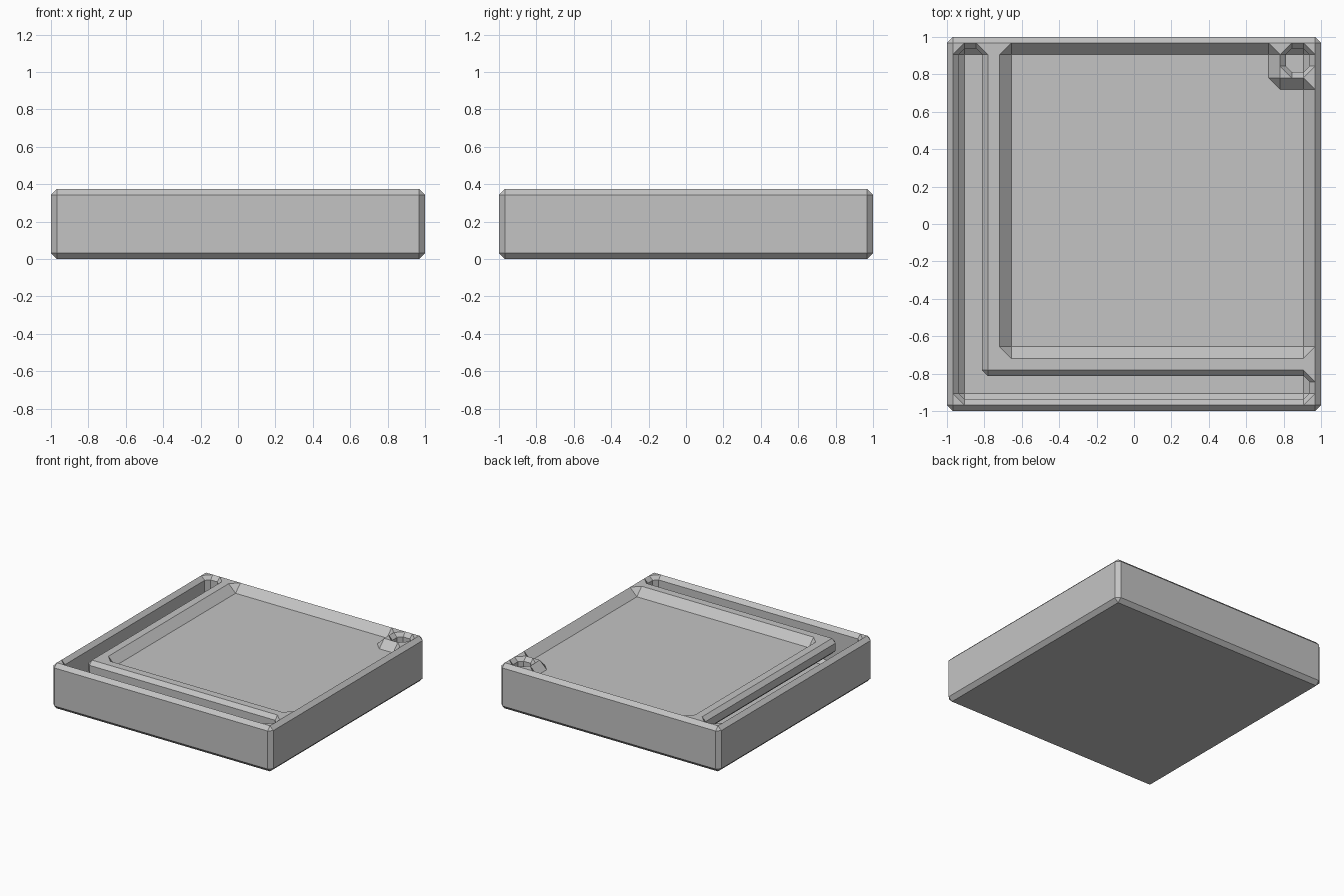
import bpy
import bmesh
from mathutils import Vector

UNIT = 1 / 32          # all measurements below are in thirty-seconds
TOP, FLOOR, UNDER = 12, 10, 8

default_cube = bpy.data.objects.get("Cube")
if default_cube:
    bpy.data.objects.remove(default_cube, do_unlink=True)

grey = bpy.data.materials.new("plain_grey")
grey.use_nodes = True
grey.diffuse_color = (0.55, 0.55, 0.55, 1)
grey.node_tree.nodes["Principled BSDF"].inputs["Base Color"].default_value = grey.diffuse_color


def mirrored(half):
    """Complete an outline that is symmetric about the diagonal x = y."""
    return half + [(y, x) for x, y in reversed(half)]


def add_face(bm, points):
    """Add a face, dropping repeated neighbouring points."""
    kept = [p for i, p in enumerate(points) if p != points[i - 1]]
    if len(kept) > 2:
        bm.faces.new([bm.verts.new(Vector(p) * UNIT) for p in kept])


def flat(bm, outline, z, down=False):
    points = [(x, y, z) for x, y in outline]
    add_face(bm, points[::-1] if down else points)


def wall(bm, upper, z_upper, lower, z_lower):
    """Inward-facing band between two matching outlines."""
    for i in range(len(upper)):
        a, b = upper[i - 1], upper[i]
        c, d = lower[i], lower[i - 1]
        add_face(bm, [(*a, z_upper), (*b, z_upper), (*c, z_lower), (*d, z_lower)])


def finish(bm, name):
    bmesh.ops.remove_doubles(bm, verts=bm.verts[:], dist=UNIT / 100)
    mesh = bpy.data.meshes.new(name)
    bm.to_mesh(mesh)
    bm.free()
    mesh.materials.append(grey)
    bpy.context.collection.objects.link(bpy.data.objects.new(name, mesh))


# Outer case: chamfered block, open at the top
bm = bmesh.new()
bmesh.ops.create_cube(bm, size=1)
for v in bm.verts:
    v.co = Vector((v.co.x * 2, v.co.y * 2, (v.co.z + 0.5) * TOP * UNIT))
bmesh.ops.bevel(bm, geom=bm.edges[:], offset=UNIT, segments=1, affect='EDGES')
lid = [f for f in bm.faces if f.calc_center_median().z > (TOP - 0.1) * UNIT]
bmesh.ops.delete(bm, geom=lid, context='FACES')
finish(bm, "outer_case")

# Flat top: L-shaped ridge, corner pieces and the land around the hole
bm = bmesh.new()
flat(bm, mirrored([(-25, -25), (29, -25), (31, -27), (31, -21), (29, -23), (-21, -23)]), TOP)
for sx in (-1, 1):
    for sy in (-1, 1):
        flat(bm, [(31 * sx, 31 * sy), (29 * sx, 31 * sy), (31 * sx, 29 * sy)], TOP, down=sx * sy < 0)
flat(bm, [(25, 25), (27, 25), (25, 27)], TOP)
flat(bm, [(29, 25), (31, 23), (31, 27)], TOP)
flat(bm, [(25, 29), (27, 31), (23, 31)], TOP)
finish(bm, "top_ridge")

# Sunken tray with sloping sides, stepping round the corner block
bm = bmesh.new()
tray_rim = mirrored([(-21, -23), (29, -23), (31, -21), (31, 23), (29, 25), (25, 25)])
tray_floor = mirrored([(-21, -21), (29, -21), (29, -21), (29, 23), (29, 23), (25, 23)])
wall(bm, tray_rim, TOP, tray_floor, FLOOR)
flat(bm, [p for i, p in enumerate(tray_floor) if p != tray_floor[i - 1]], FLOOR)
finish(bm, "sunken_tray")

# L-shaped slot along two sides, opening into the hollow below
bm = bmesh.new()
slot_rim = mirrored([(-29, -31), (29, -31), (31, -29), (31, -27), (29, -25), (-25, -25)])
slot = mirrored([(-29, -30), (29, -30), (30, -29), (30, -27), (29, -26), (-25, -26)])
slot_base = mirrored([(-29, -30), (29, -30), (30, -29), (30, -25), (29, -25), (-25, -25)])
wall(bm, slot_rim, TOP, slot, TOP - 1)
wall(bm, slot, TOP - 1, slot, UNDER + 1)
wall(bm, slot, UNDER + 1, slot_base, UNDER)
finish(bm, "side_slot")

# Eight-sided drop hole in the corner block
bm = bmesh.new()
hole_rim = mirrored([(27, 25), (29, 25), (31, 27), (31, 29)])
hole = mirrored([(27, 26), (29, 26), (30, 27), (30, 29)])
wall(bm, hole_rim, TOP, hole, TOP - 1)
wall(bm, hole, TOP - 1, hole, UNDER)
finish(bm, "drop_hole")

# Hollow under the tray: ceiling, walls, chamfered floor
bm = bmesh.new()
ceiling = [(-25, -25), (30, -25), (30, 27), (29, 26), (27, 26),
           (26, 27), (26, 29), (27, 30), (-25, 30)]
flat(bm, ceiling, UNDER, down=True)
side = mirrored([(-29, -30), (29, -30), (30, -29), (30, 29)])
base = mirrored([(-29, -29), (29, -29), (29, -29), (29, 29)])
wall(bm, side, UNDER, side, 3)
wall(bm, side, 3, base, 2)
flat(bm, [p for i, p in enumerate(base) if p != base[i - 1]], 2)
finish(bm, "inner_hollow")
